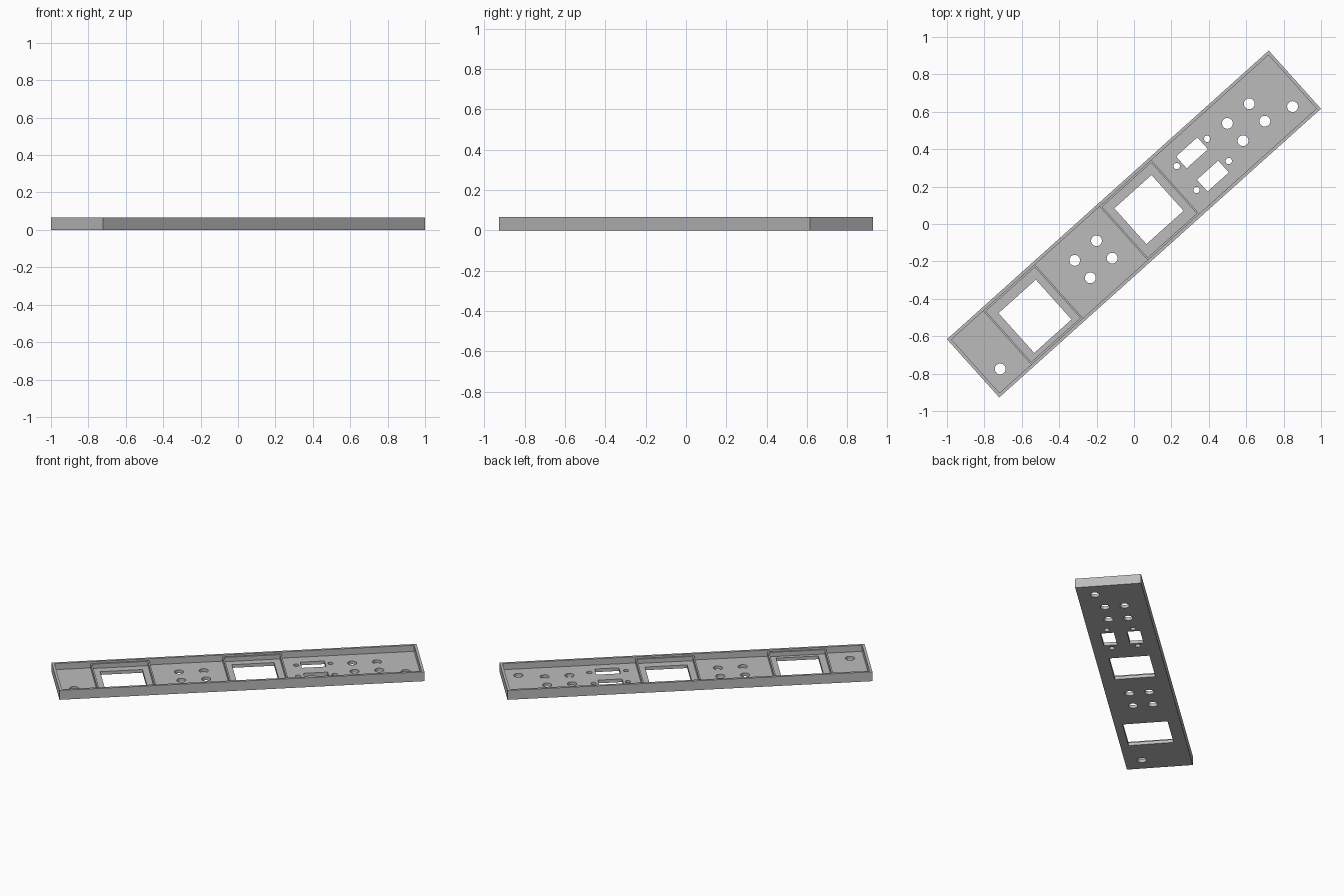
import bpy
import math

if "Cube" in bpy.data.objects:
    bpy.data.objects.remove(bpy.data.objects["Cube"])

LENGTH, WIDTH, HEIGHT = 2.311, 0.418, 0.065
WALL, FLOOR, RIB_TOP = 0.017, 0.022, 0.052
ANGLE = math.radians(41.9)
IN_U, IN_V = LENGTH / 2 - WALL, WIDTH / 2 - WALL

grey = bpy.data.materials.new("plain grey")
grey.diffuse_color = (0.5, 0.5, 0.5, 1)
grey.use_nodes = True
grey.node_tree.nodes["Principled BSDF"].inputs["Base Color"].default_value = grey.diffuse_color


def box(name, u0, u1, v0, v1, z0, z1):
    bpy.ops.mesh.primitive_cube_add(
        size=1, location=((u0 + u1) / 2, (v0 + v1) / 2, (z0 + z1) / 2))
    ob = bpy.context.object
    ob.name = name
    ob.scale = (u1 - u0, v1 - v0, z1 - z0)
    bpy.ops.object.transform_apply(location=True, rotation=True, scale=True)
    return ob


def cut(cutter):
    """Subtract the cutter from the panel and delete it."""
    mod = panel.modifiers.new("cut", 'BOOLEAN')
    mod.operation, mod.solver, mod.object = 'DIFFERENCE', 'EXACT', cutter
    bpy.context.view_layer.objects.active = panel
    bpy.ops.object.modifier_apply(modifier=mod.name)
    bpy.data.objects.remove(cutter, do_unlink=True)


def cut_box(u0, u1, v0, v1, z0):
    cut(box("cutter", u0, u1, v0, v1, z0, 0.15))


def cut_window(u, v, length, width):
    cut_box(u - length / 2, u + length / 2, v - width / 2, v + width / 2, -0.1)


def cut_hole(u, v, radius):
    bpy.ops.mesh.primitive_cylinder_add(
        vertices=32, radius=radius, depth=0.4, location=(u, v, 0))
    cut(bpy.context.object)


# Solid panel body
panel = box("panel_tray", -LENGTH / 2, LENGTH / 2, -WIDTH / 2, WIDTH / 2, 0, HEIGHT)
panel.data.materials.append(grey)

# Shallow pocket down to the rib tops
cut_box(-IN_U, IN_U, -IN_V, IN_V, RIB_TOP)

# Three plain bays, leaving rib frames between them
for u0, u1 in ((-IN_U, -0.911), (-0.539, -0.075), (0.297, IN_U)):
    cut_box(u0, u1, -IN_V, IN_V, FLOOR)

# Framed display bays inside the ribs
for u in (-0.725, 0.111):
    cut_box(u - 0.176, u + 0.176, -0.182, 0.182, FLOOR)

# Display windows and the two slot openings
cut_window(-0.7235, -0.014, 0.268, 0.286)
cut_window(0.111, 0.004, 0.267, 0.257)
cut_window(0.485, 0.076, 0.153, 0.085)
cut_window(0.485, -0.091, 0.153, 0.085)

# Round control holes in pairs, plus one near each end
for u in (-0.366, -0.209, 0.731, 0.888):
    for v in (-0.058, 0.067):
        cut_hole(u, v, 0.029)
for u in (-1.05, 1.05):
    cut_hole(u, -0.099, 0.029)

# Small screw holes beside the slots
for v, reach in ((0.078, 0.109), (-0.088, 0.116)):
    for side in (-1, 1):
        cut_hole(0.486 + side * reach, v, 0.017)

# Turn the finished panel to its diagonal position
panel.rotation_euler.z = ANGLE
bpy.ops.object.select_all(action='DESELECT')
panel.select_set(True)
bpy.context.view_layer.objects.active = panel
bpy.ops.object.transform_apply(location=False, rotation=True, scale=False)
bpy.ops.object.shade_smooth_by_angle(angle=math.radians(30))
